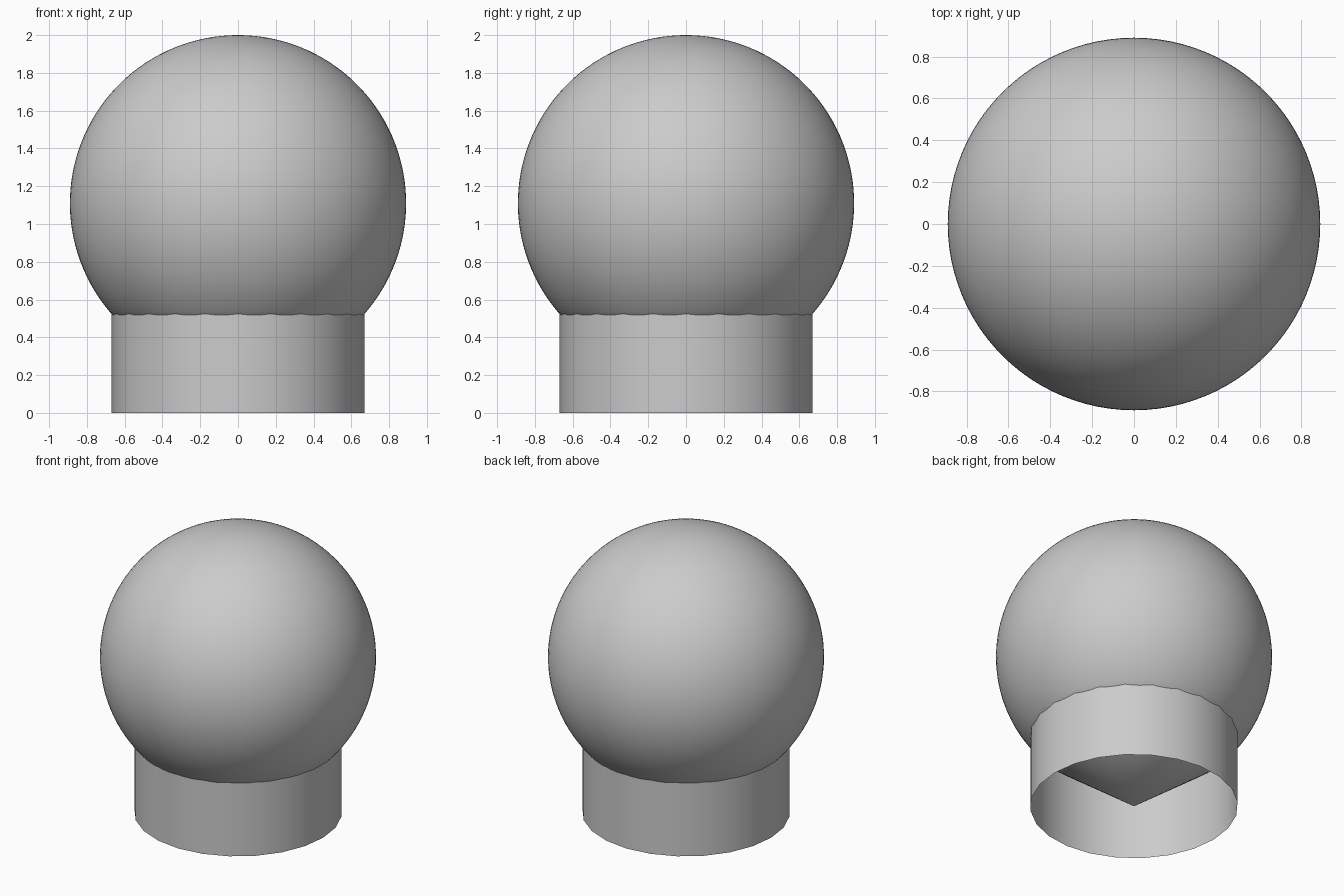
import bpy
import bmesh
import math

cube = bpy.data.objects.get("Cube")
if cube:
    bpy.data.objects.remove(cube, do_unlink=True)

R, CZ = 0.89, 1.11              # ball radius and centre height
COLLAR_R, COLLAR_TOP = 0.67, 0.53
BALL_CUT = 0.51                 # height where the ball turns into the cone

grey = bpy.data.materials.new("plain grey")
grey.use_nodes = True
grey.diffuse_color = (0.6, 0.6, 0.6, 1)
grey.node_tree.nodes["Principled BSDF"].inputs["Base Color"].default_value = (0.6, 0.6, 0.6, 1)


def lathe(name, profile, sides):
    """Spin an (r, z) profile around the z axis."""
    bm = bmesh.new()
    verts = [bm.verts.new((r, 0, z)) for r, z in profile]
    edges = [bm.edges.new(pair) for pair in zip(verts, verts[1:])]
    bmesh.ops.spin(bm, geom=verts + edges, axis=(0, 0, 1), cent=(0, 0, 0),
                   angle=2 * math.pi, steps=sides)
    bmesh.ops.remove_doubles(bm, verts=bm.verts, dist=1e-5)
    bmesh.ops.recalc_face_normals(bm, faces=bm.faces)
    mesh = bpy.data.meshes.new(name)
    bm.to_mesh(mesh)
    bm.free()
    mesh.materials.append(grey)
    obj = bpy.data.objects.new(name, mesh)
    bpy.context.collection.objects.link(obj)
    bpy.ops.object.select_all(action='DESELECT')
    obj.select_set(True)
    bpy.context.view_layer.objects.active = obj
    bpy.ops.object.shade_smooth_by_angle(angle=math.radians(30))
    return obj


# Ball: arc from the top pole to the cut, then a cone down to the ground
end = math.acos((BALL_CUT - CZ) / R)
STEPS = 48
arc = [(R * math.sin(end * i / STEPS), CZ + R * math.cos(end * i / STEPS))
       for i in range(STEPS + 1)]
lathe("ball", arc + [(0, 0)], 96)

# Collar: thin open tube standing on the ground
lathe("collar", [(COLLAR_R, 0), (COLLAR_R, COLLAR_TOP)], 24)
